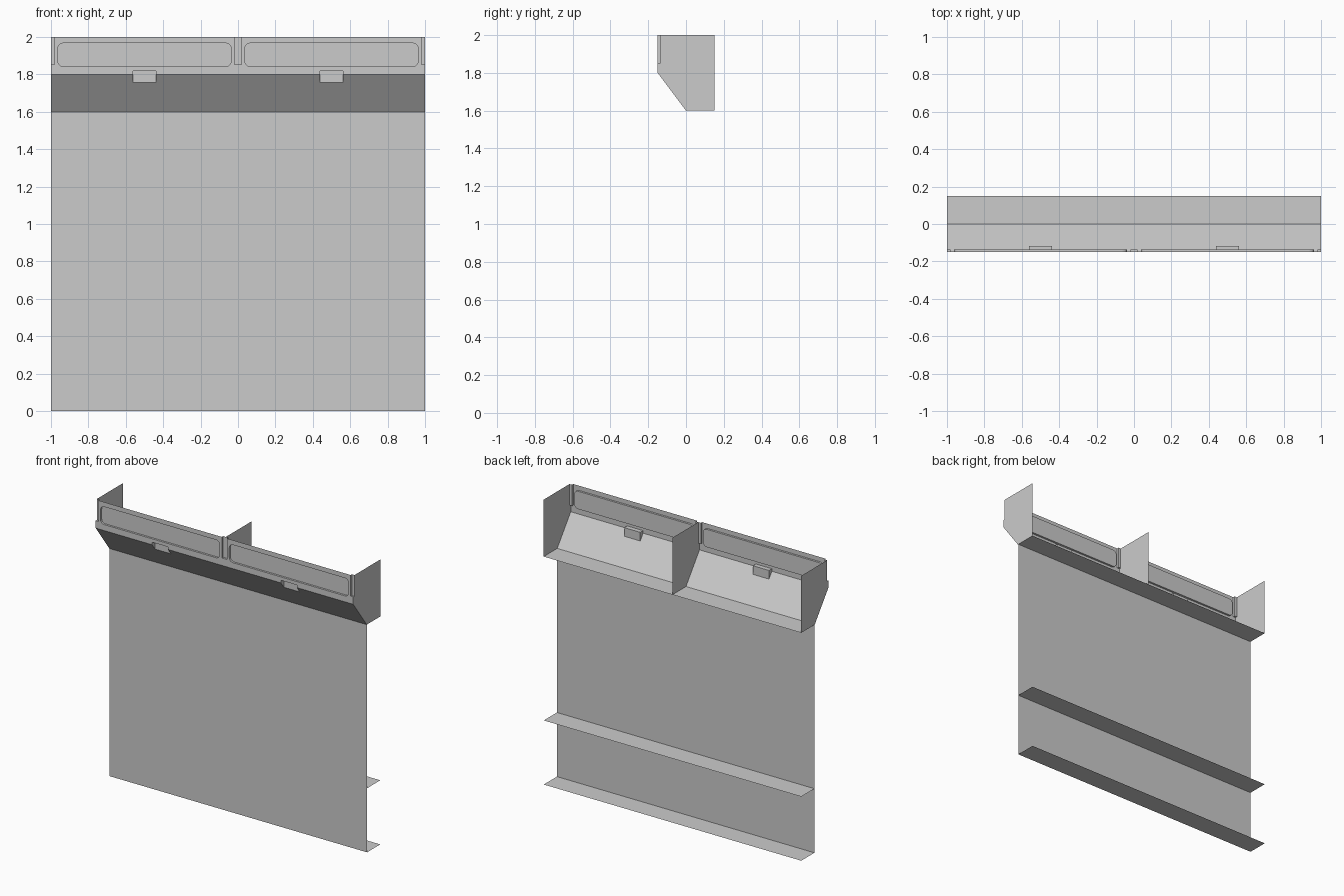
import bpy, bmesh, math

if "Cube" in bpy.data.objects:
    bpy.data.objects.remove(bpy.data.objects["Cube"])

FRONT, BACK, RECESS = -0.15, 0.15, -0.136
PANEL_Y = 0.004


def make_object(name, bm):
    bmesh.ops.recalc_face_normals(bm, faces=bm.faces)
    mesh = bpy.data.meshes.new(name)
    bm.to_mesh(mesh)
    bm.free()
    obj = bpy.data.objects.new(name, mesh)
    bpy.context.collection.objects.link(obj)
    return obj


def add_prism(bm, points, offset):
    """Extrude a closed 3D outline by an offset into a solid."""
    face = bm.faces.new([bm.verts.new(p) for p in points])
    ext = bmesh.ops.extrude_face_region(bm, geom=[face], use_keep_orig=True)
    verts = [g for g in ext["geom"] if isinstance(g, bmesh.types.BMVert)]
    bmesh.ops.translate(bm, verts=verts, vec=offset)


def sheet(name, points):
    bm = bmesh.new()
    bm.faces.new([bm.verts.new(p) for p in points])
    return make_object(name, bm)


def rounded_rect(x0, x1, z0, z1, r, steps=5):
    pts = []
    corners = [(x1 - r, z1 - r), (x0 + r, z1 - r), (x0 + r, z0 + r), (x1 - r, z0 + r)]
    for i, (cx, cz) in enumerate(corners):
        for k in range(steps + 1):
            a = math.pi / 2 * (i + k / steps)
            pts.append((cx + r * math.cos(a), cz + r * math.sin(a)))
    return pts


def rect(x0, x1, z0, z1):
    return [(x0, z0), (x1, z0), (x1, z1), (x0, z1)]


# Bin body as a solid prism with a sloping lower front
bm = bmesh.new()
profile = [(FRONT, 2.0), (FRONT, 1.8), (0.0, 1.6), (BACK, 1.6), (BACK, 2.0)]
add_prism(bm, [(-1, y, z) for y, z in profile], (2, 0, 0))
bins = make_object("bin_shell", bm)

# Recess cutters: label fields, divider slots and finger notches
cuts = [(rect(-0.02, 0.02, 1.852, 2.1), RECESS)]
for s in (-1, 1):
    cx = 0.5 * s
    cuts.append((rounded_rect(cx - 0.463, cx + 0.463, 1.842, 1.967, 0.028), RECESS))
    cuts.append((rect(cx - 0.062, cx + 0.062, 1.70, 1.818), -0.118))
    cuts.append((rect(min(0.98 * s, 1.1 * s), max(0.98 * s, 1.1 * s), 1.852, 2.1), RECESS))
bm = bmesh.new()
for outline, depth in cuts:
    add_prism(bm, [(x, -0.3, z) for x, z in outline], (0, depth + 0.3, 0))
cutter = make_object("recess_cutter", bm)
cutter.hide_render = True

mod = bins.modifiers.new("recesses", 'BOOLEAN')
mod.operation = 'DIFFERENCE'
mod.solver = 'EXACT'
mod.object = cutter
bpy.context.view_layer.objects.active = bins
bpy.ops.object.modifier_apply(modifier=mod.name)
bpy.data.objects.remove(cutter)

# Open the bin at the top and the back
bm = bmesh.new()
bm.from_mesh(bins.data)
opened = [f for f in bm.faces
          if all(v.co.z > 1.999 for v in f.verts) or all(v.co.y > BACK - 0.001 for v in f.verts)]
bmesh.ops.delete(bm, geom=opened, context='FACES')
bm.to_mesh(bins.data)
bm.free()

# Middle divider, notched around the front slot
divider = [(RECESS, 2.0), (RECESS, 1.852), (FRONT, 1.852)] + profile[1:]
sheet("bin_divider", [(0, y, z) for y, z in divider])

# Lower front panel
sheet("front_panel", [(-1, PANEL_Y, 0), (1, PANEL_Y, 0), (1, PANEL_Y, 1.6), (-1, PANEL_Y, 1.6)])

# Shelves behind the panel
for name, z in (("bottom_shelf", 0.0), ("middle_shelf", 0.45)):
    sheet(name, [(-1, PANEL_Y, z), (1, PANEL_Y, z), (1, BACK, z), (-1, BACK, z)])
